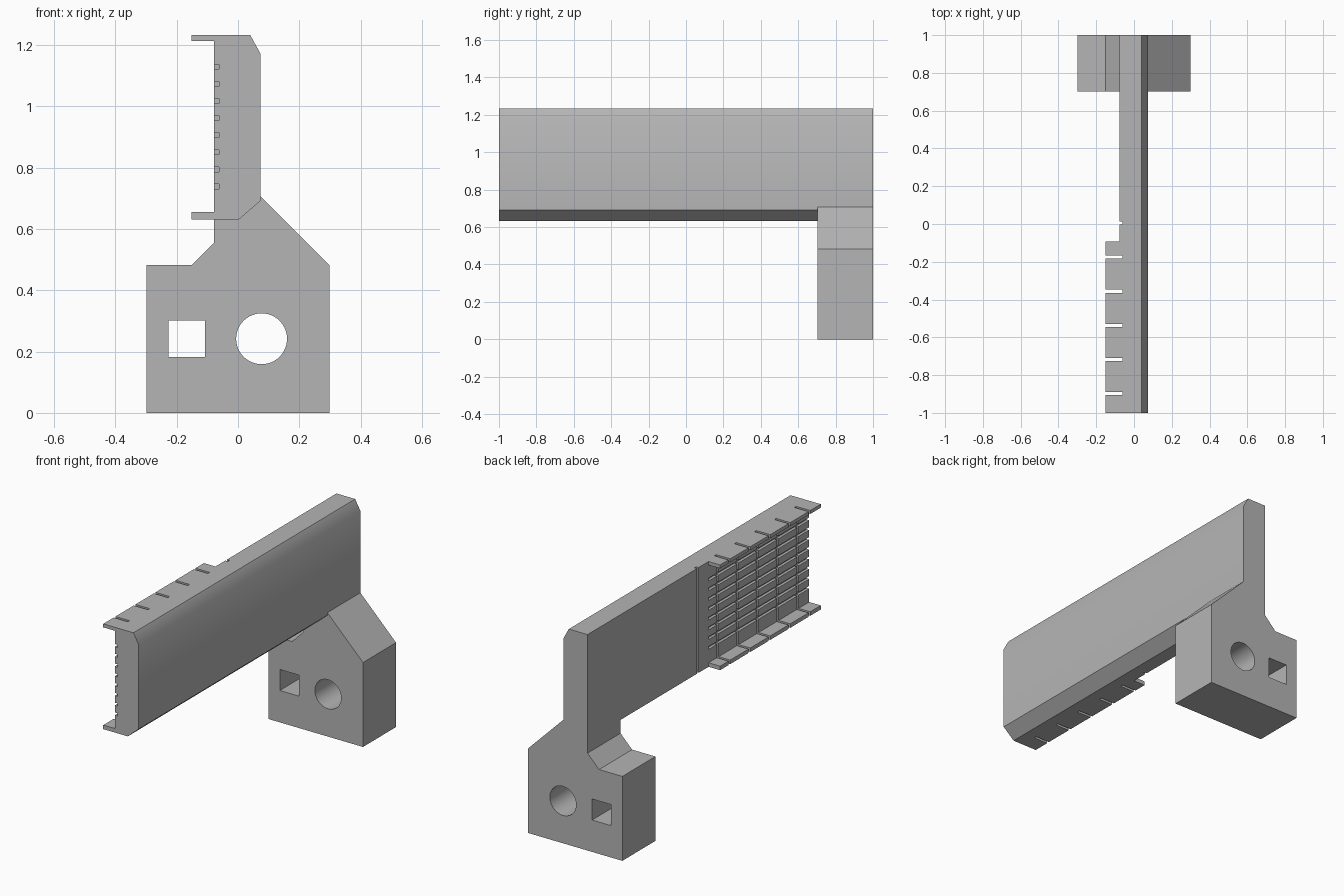
import bpy, bmesh, math
from mathutils import Matrix

cube = bpy.data.objects.get("Cube")
if cube:
    bpy.data.objects.remove(cube, do_unlink=True)

grey = bpy.data.materials.new("plain grey")
grey.use_nodes = True
colour = (0.46, 0.46, 0.46, 1)
grey.diffuse_color = colour
grey.node_tree.nodes["Principled BSDF"].inputs["Base Color"].default_value = colour


def make_object(name, bm):
    bmesh.ops.recalc_face_normals(bm, faces=bm.faces)
    mesh = bpy.data.meshes.new(name)
    bm.to_mesh(mesh)
    bm.free()
    mesh.materials.append(grey)
    obj = bpy.data.objects.new(name, mesh)
    bpy.context.collection.objects.link(obj)
    return obj


def extrude_profile(name, points, y0, y1):
    """Extrude an x-z outline from y0 to y1."""
    bm = bmesh.new()
    face = bm.faces.new([bm.verts.new((x, y0, z)) for x, z in points])
    top = bmesh.ops.extrude_face_region(bm, geom=[face])["geom"]
    moved = [v for v in top if isinstance(v, bmesh.types.BMVert)]
    bmesh.ops.translate(bm, verts=moved, vec=(0, y1 - y0, 0))
    return make_object(name, bm)


def add_box(bm, xs, ys, zs):
    spans = (xs, ys, zs)
    middle = Matrix.Translation([sum(s) / 2 for s in spans])
    size = Matrix.Diagonal([s[1] - s[0] for s in spans] + [1])
    bmesh.ops.create_cube(bm, size=1, matrix=middle @ size)


def cut(obj, cutter):
    """Subtract the cutter, then remove it."""
    cutter.hide_render = True
    mod = obj.modifiers.new("cut", "BOOLEAN")
    mod.operation = "DIFFERENCE"
    mod.solver = "EXACT"
    mod.object = cutter
    bpy.ops.object.select_all(action="DESELECT")
    bpy.context.view_layer.objects.active = obj
    obj.select_set(True)
    bpy.ops.object.modifier_apply(modifier=mod.name)
    bpy.data.objects.remove(cutter, do_unlink=True)


def smooth(obj):
    bpy.ops.object.select_all(action="DESELECT")
    bpy.context.view_layer.objects.active = obj
    obj.select_set(True)
    bpy.ops.object.shade_smooth_by_angle(angle=math.radians(30))


LIP, WEB, GROOVE, SIDE = -0.151, -0.078, -0.062, 0.073
BOTTOM, TOP = 0.632, 1.233
LIP_END = -0.092

# Rail: channel section with chamfered outer corners
rail = extrude_profile("rail", [
    (LIP, BOTTOM), (0.004, BOTTOM), (SIDE, 0.692), (SIDE, 1.173), (0.04, TOP),
    (LIP, TOP), (LIP, 1.213), (WEB, 1.213), (WEB, 0.655), (LIP, 0.655)], -1, 1)

# The lips cover only the front part of the rail
bm = bmesh.new()
add_box(bm, (-0.3, WEB), (LIP_END, 1.1), (0.5, 1.4))
cut(rail, make_object("lip_cutter", bm))

# Upright grooves, which also slot both lips
bm = bmesh.new()
for i in range(6):
    y = 0.005 - 0.1805 * i
    add_box(bm, (-0.3, GROOVE), (y - 0.008, y + 0.008), (0.5, 1.4))
cut(rail, make_object("upright_groove_cutter", bm))

# Lengthwise grooves
bm = bmesh.new()
for i in range(8):
    z = 0.739 + 0.0558 * i
    add_box(bm, (-0.3, GROOVE), (-1.1, LIP_END), (z - 0.008, z + 0.008))
cut(rail, make_object("lengthwise_groove_cutter", bm))
smooth(rail)

# Mounting block with a neck that meets the underside of the rail
block = extrude_profile("mounting_block", [
    (-0.298, 0), (0.298, 0), (0.298, 0.482), (SIDE, 0.707), (SIDE, 0.692),
    (0.004, BOTTOM), (WEB, BOTTOM), (WEB, 0.556), (LIP, 0.482), (-0.298, 0.482)], 0.702, 1)

# Square hole
bm = bmesh.new()
add_box(bm, (-0.227, -0.107), (0.6, 1.1), (0.182, 0.302))
cut(block, make_object("square_hole_cutter", bm))

# Round hole
bm = bmesh.new()
bmesh.ops.create_cone(bm, cap_ends=True, segments=64, radius1=0.083, radius2=0.083, depth=0.6,
                      matrix=Matrix.Translation((0.077, 0.85, 0.242)) @ Matrix.Rotation(math.pi / 2, 4, "X"))
cut(block, make_object("round_hole_cutter", bm))
smooth(block)
